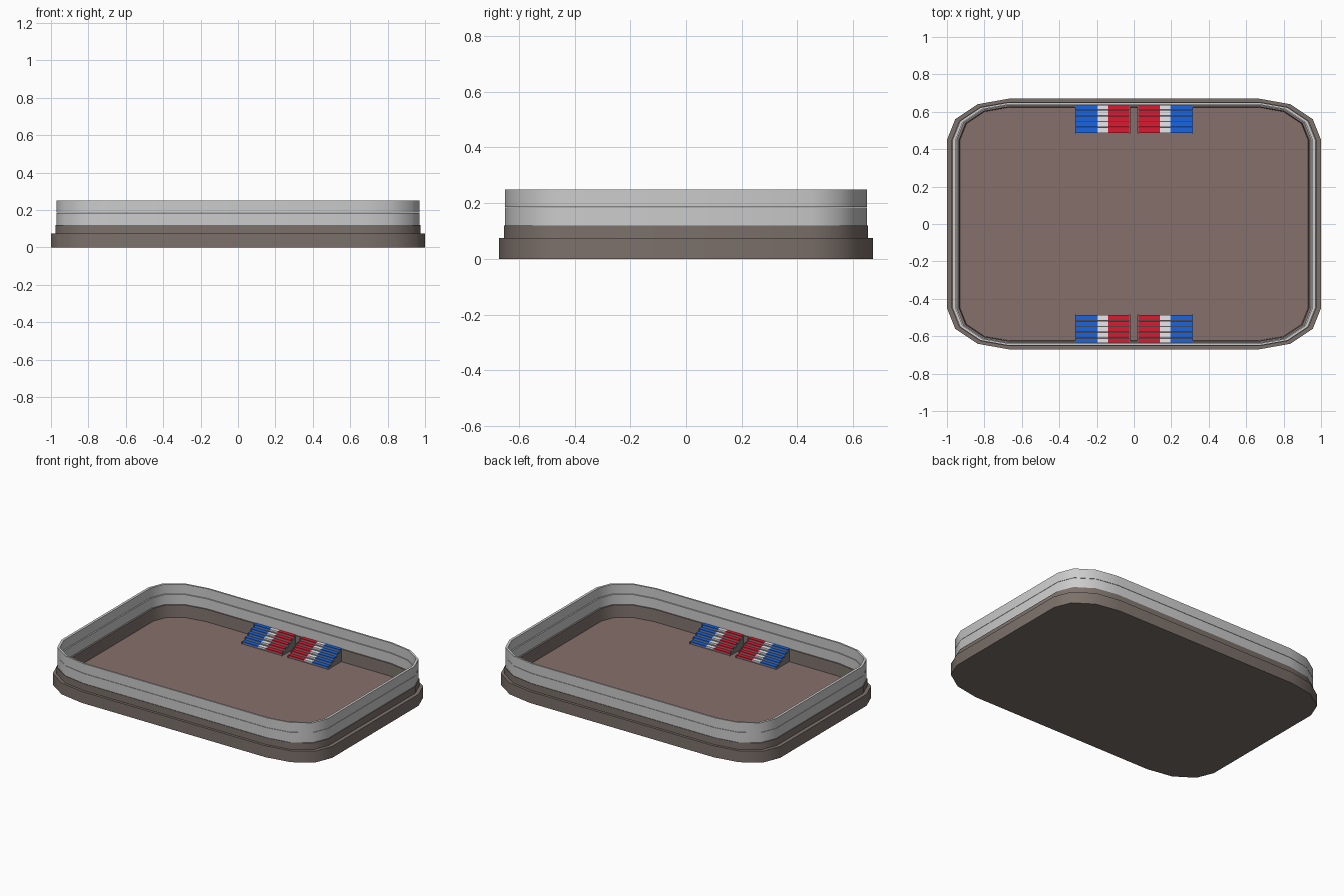
import bpy, bmesh, math

if "Cube" in bpy.data.objects:
    bpy.data.objects.remove(bpy.data.objects["Cube"])

def material(name, rgb):
    m = bpy.data.materials.new(name)
    m.diffuse_color = (*rgb, 1)
    m.use_nodes = True
    m.node_tree.nodes["Principled BSDF"].inputs["Base Color"].default_value = m.diffuse_color
    return m

BASE = material("base_brown", (0.20, 0.165, 0.145))
FLOOR = material("floor_brown", (0.24, 0.16, 0.145))
BLUE = material("seat_blue", (0.01, 0.13, 0.75))
RED = material("seat_red", (0.7, 0.01, 0.03))
WHITE = material("seat_white", (0.8, 0.8, 0.85))
FRAME = material("frame_grey", (0.2, 0.2, 0.2))

def finish(name, bm, mat=None):
    bmesh.ops.recalc_face_normals(bm, faces=bm.faces)
    me = bpy.data.meshes.new(name)
    bm.to_mesh(me)
    bm.free()
    ob = bpy.data.objects.new(name, me)
    bpy.context.collection.objects.link(ob)
    if mat:
        me.materials.append(mat)
    return ob

def outline(inset, z):
    """Rounded rectangle with three-sided corners."""
    pts = []
    rx, ry = 0.33 - inset, 0.22 - inset * 0.67
    for k in range(4):
        for i in range(4):
            a = math.radians(90 * k + 30 * i)
            sx = 1 if k in (0, 3) else -1
            sy = 1 if k < 2 else -1
            pts.append((sx * 0.67 + rx * math.cos(a),
                        sy * 0.45 + ry * math.sin(a), z))
    return pts

def loft(name, profile, mat=None, closed=False, caps=False):
    bm = bmesh.new()
    rings = [[bm.verts.new(p) for p in outline(d, z)] for d, z in profile]
    pairs = list(zip(rings, rings[1:]))
    if closed:
        pairs.append((rings[-1], rings[0]))
    for a, b in pairs:
        n = len(a)
        for i in range(n):
            j = (i + 1) % n
            bm.faces.new((a[i], a[j], b[j], b[i]))
    if caps:
        bm.faces.new(rings[0])
        bm.faces.new(rings[-1])
    ob = finish(name, bm, mat)
    bpy.context.view_layer.objects.active = ob
    ob.select_set(True)
    bpy.ops.object.shade_smooth_by_angle(angle=math.radians(35))
    ob.select_set(False)
    return ob

FLOOR_Z = 0.04
# stepped base tray; its top cap becomes the rink floor
base = loft("base", [(0, 0), (0, 0.075), (0.025, 0.075), (0.025, 0.12),
                     (0.065, 0.12), (0.07, FLOOR_Z)], BASE, caps=True)
base.data.materials.append(FLOOR)
for p in base.data.polygons:
    if len(p.vertices) > 4 and p.center.z > 0.01:
        p.material_index = 1

# perimeter boards and the clear screen above them
loft("boards", [(0.03, 0.12), (0.03, 0.185), (0.053, 0.185), (0.053, 0.12)], closed=True)
loft("screen", [(0.03, 0.187), (0.03, 0.25), (0.047, 0.25), (0.047, 0.187)], closed=True)

def box(bm, x0, x1, y0, y1, z0, z1):
    r = bmesh.ops.create_cube(bm, size=1)
    for v in r["verts"]:
        v.co = ((x0 + x1) / 2 + v.co.x * (x1 - x0),
                (y0 + y1) / 2 + v.co.y * (y1 - y0),
                (z0 + z1) / 2 + v.co.z * (z1 - z0))

ROWS, DEPTH, RISE = 5, 0.031, 0.016
def bleacher(sx, sy):
    def add(name, parts, mat):
        bm = bmesh.new()
        for x0, x1, y0, y1, z0, z1 in parts:
            xs, ys = sorted((sx * x0, sx * x1)), sorted((sy * y0, sy * y1))
            box(bm, *xs, *ys, z0, z1)
        finish(name, bm, mat)
    steps = [(0.485 + i * DEPTH, FLOOR_Z + (i + 1) * RISE) for i in range(ROWS)]
    # stepped end frames
    add("bleacher_frame", [(x, x + 0.006, y, y + DEPTH, FLOOR_Z, z - 0.002)
                           for y, z in steps for x in (0.02, 0.309)], FRAME)
    # risers under the seats
    add("bleacher_risers", [(0.026, 0.309, y + 0.004, y + DEPTH, FLOOR_Z, z - 0.006)
                            for y, z in steps], FRAME)
    # coloured seat planks
    for name, x0, x1, m in (("red_seats", 0.025, 0.14, RED),
                            ("white_seats", 0.14, 0.196, WHITE),
                            ("blue_seats", 0.196, 0.312, BLUE)):
        add(name, [(x0, x1, y + 0.002, y + DEPTH - 0.002, z - 0.006, z + 0.002)
                   for y, z in steps], m)

for sx in (-1, 1):
    for sy in (-1, 1):
        bleacher(sx, sy)
